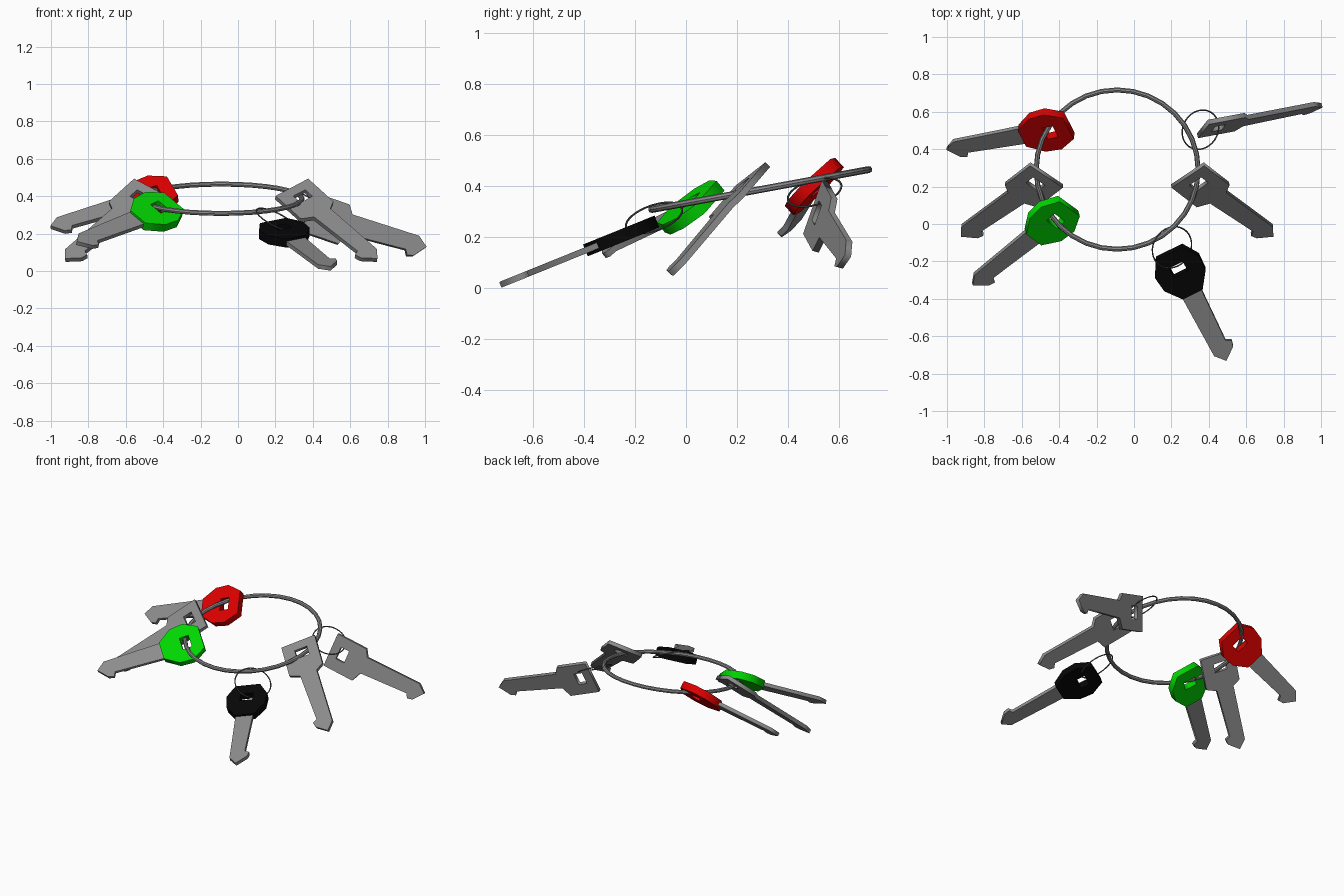
import bpy, math
from mathutils import Vector, Matrix

if "Cube" in bpy.data.objects:
    bpy.data.objects.remove(bpy.data.objects["Cube"])


def material(name, rgb):
    m = bpy.data.materials.new(name)
    m.diffuse_color = (*rgb, 1)
    m.use_nodes = True
    m.node_tree.nodes["Principled BSDF"].inputs["Base Color"].default_value = m.diffuse_color
    return m


STEEL = material("steel grey", (0.26, 0.26, 0.26))
WIRE = material("dark wire", (0.10, 0.10, 0.10))
RED = material("red plastic", (0.72, 0.0, 0.0))
GREEN = material("green plastic", (0.0, 0.66, 0.0))
BLACK = material("black plastic", (0.002, 0.002, 0.002))

# Key outlines: x runs from head to tip, y towards the toothed side
BLADE = [(0.14, 0.052), (0.47, 0.026), (0.485, 0.055), (0.52, 0.045),
         (0.575, -0.025), (0.52, -0.07), (0.14, -0.062)]
BARE_KEY = [(0.11, -0.11), (-0.10, -0.11), (-0.10, 0.12), (0.11, 0.12)] + BLADE
COVERED_BLADE = [(0.06, -0.06), (0.06, 0.06)] + BLADE
COVER = [(-0.12, -0.08), (-0.12, 0.08), (-0.03, 0.133), (0.06, 0.125),
         (0.148, 0.06), (0.148, -0.06), (0.06, -0.125), (-0.03, -0.133)]
HOLE = [(-0.045, -0.042), (0.015, -0.042), (0.015, 0.042), (-0.045, 0.042)]


def plate(name, outlines, thickness, mat, matrix):
    """Flat plate from outlines (later ones are holes), centred on its own plane."""
    cu = bpy.data.curves.new(name + "_profile", 'CURVE')
    cu.dimensions = '2D'
    cu.fill_mode = 'BOTH'
    cu.extrude = thickness / 2
    for pts in outlines:
        sp = cu.splines.new('POLY')
        sp.points.add(len(pts) - 1)
        for p, (x, y) in zip(sp.points, pts):
            p.co = (x, y, 0, 1)
        sp.use_cyclic_u = True
    tmp = bpy.data.objects.new(name + "_profile", cu)
    bpy.context.collection.objects.link(tmp)
    bpy.context.view_layer.update()
    deps = bpy.context.evaluated_depsgraph_get()
    me = bpy.data.meshes.new_from_object(tmp.evaluated_get(deps))
    bpy.data.objects.remove(tmp)
    me.name = name
    me.materials.clear()
    me.materials.append(mat)
    ob = bpy.data.objects.new(name, me)
    ob.matrix_world = matrix
    bpy.context.collection.objects.link(ob)
    return ob


def key(name, centre, along, tooth, cover=None):
    u = Vector(along).normalized()
    v = Vector(tooth)
    v = (v - u * v.dot(u)).normalized()
    n = u.cross(v)
    mat = Matrix((u, v, n)).transposed().to_4x4()
    mat.translation = centre
    if cover:
        plate(name + "_blade", [COVERED_BLADE], 0.024, STEEL, mat)
        plate(name + "_cover", [COVER, HOLE], 0.05, cover, mat)
    else:
        plate(name, [BARE_KEY, HOLE], 0.026, STEEL, mat)


def ring(name, centre, normal, radius, tube, segs, mat):
    rot = Vector((0, 0, 1)).rotation_difference(Vector(normal)).to_euler()
    bpy.ops.mesh.primitive_torus_add(location=centre, rotation=rot, major_radius=radius,
                                     minor_radius=tube, major_segments=segs, minor_segments=8)
    ob = bpy.context.object
    ob.name = name
    ob.data.materials.append(mat)


# Rings
ring("main_ring", (-0.09, 0.291, 0.386), (0, -0.184, 1), 0.433, 0.0135, 32, STEEL)
ring("small_ring_right", (0.355, 0.504, 0.375), (0.52, -0.3, 1), 0.109, 0.004, 32, WIRE)
ring("small_ring_front", (0.203, -0.125, 0.275), (0.5, -0.35, 1), 0.116, 0.004, 32, WIRE)

# Mirrored pair of bare keys hanging on the main ring
for side, label in ((1, "right"), (-1, "left")):
    key("grey_key_" + label, (-0.09 + side * 0.445, 0.2145, 0.382),
        (side * 0.643, -0.498, -0.582), (side * -0.755, -0.51, -0.40))

# Bare key on the right small ring
key("grey_key_far", (0.463, 0.527, 0.287), (0.525, 0.098, -0.18), (-0.30, -0.33, -0.895))

# Keys with plastic covers
key("red_key", (-0.46, 0.503, 0.40), (-0.926, -0.203, -0.317), (0.364, -0.694, -0.62), RED)
key("green_key", (-0.434, 0.022, 0.318), (-0.718, -0.619, -0.319), (0.671, -0.489, -0.563), GREEN)
key("black_key", (0.244, -0.247, 0.207), (0.473, -0.816, -0.33), (0.88, 0.438, 0.177), BLACK)
